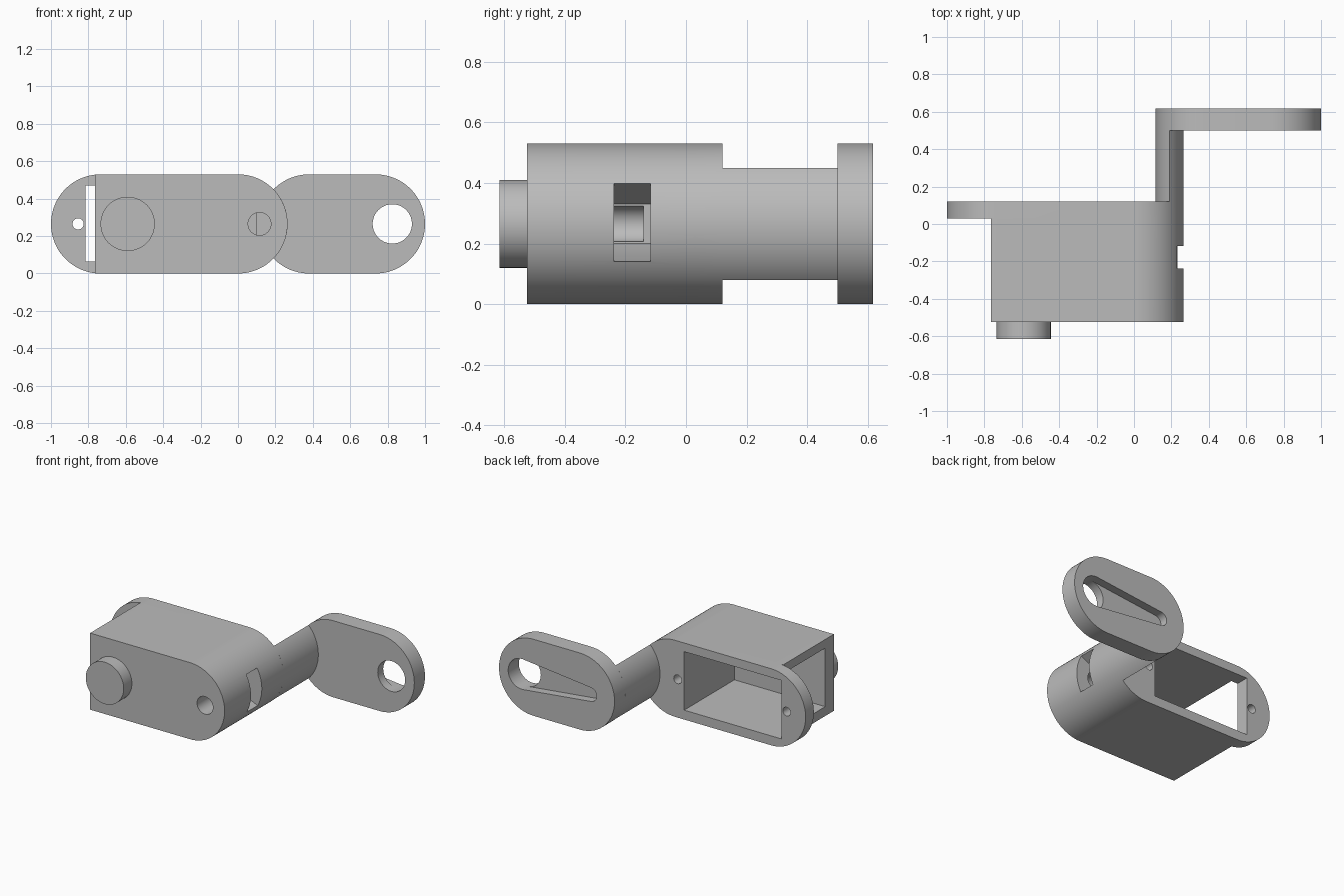
import bpy, bmesh
from math import sin, cos, pi, acos, asin

cube = bpy.data.objects.get("Cube")
if cube:
    bpy.data.objects.remove(cube)

grey = bpy.data.materials.new("plain grey")
grey.use_nodes = True
grey.diffuse_color = (0.5, 0.5, 0.5, 1)
grey.node_tree.nodes["Principled BSDF"].inputs["Base Color"].default_value = (0.5, 0.5, 0.5, 1)

R = 0.265          # end radius of all rounded plates, also the mid height
PIVOT_A = 0.0      # centre of the housing's rounded end
PIVOT_B = 0.38     # centre of the horn plate's inner end


def arc(cx, r, a0, a1, n=40):
    """Points on an arc in the XZ plane, centred at mid height."""
    return [(cx + r * cos(a0 + (a1 - a0) * i / n), R + r * sin(a0 + (a1 - a0) * i / n))
            for i in range(n + 1)]


def circle(cx, r, n=64):
    return arc(cx, r, 0, 2 * pi, n)[:-1]


def capsule(x0, r0, x1, r1):
    """Two round ends joined by their common tangents."""
    t = acos((r0 - r1) / (x1 - x0))
    return arc(x1, r1, -t, t) + arc(x0, r0, t, 2 * pi - t)


def box(x0, x1, z0, z1):
    return [(x0, z0), (x1, z0), (x1, z1), (x0, z1)]


def extrude(name, profile, y0, y1):
    """Extrude an XZ profile along Y."""
    bm = bmesh.new()
    face = bm.faces.new([bm.verts.new((x, y0, z)) for x, z in profile])
    ext = bmesh.ops.extrude_face_region(bm, geom=[face])
    verts = [v for v in ext["geom"] if isinstance(v, bmesh.types.BMVert)]
    bmesh.ops.translate(bm, verts=verts, vec=(0, y1 - y0, 0))
    bmesh.ops.recalc_face_normals(bm, faces=bm.faces)
    mesh = bpy.data.meshes.new(name)
    bm.to_mesh(mesh)
    bm.free()
    mesh.materials.append(grey)
    obj = bpy.data.objects.new(name, mesh)
    bpy.context.collection.objects.link(obj)
    return obj


def combine(obj, operation, profile, y0, y1):
    """Boolean an extruded profile into obj and drop the helper."""
    tool = extrude("helper", profile, y0, y1)
    tool.hide_render = True
    mod = obj.modifiers.new("bool", "BOOLEAN")
    mod.operation, mod.solver, mod.object = operation, "EXACT", tool
    bpy.context.view_layer.objects.active = obj
    bpy.ops.object.modifier_apply(modifier=mod.name)
    bpy.data.objects.remove(tool)


# Housing: square left end, round right end, with a rounded rear flange
block = [(-0.765, 2 * R), (-0.765, 0)] + arc(PIVOT_A, R, -pi / 2, pi / 2)
housing = extrude("housing", block, -0.525, 0.03)
combine(housing, "UNION", capsule(-0.735, R, PIVOT_A, R), 0.03, 0.12)

# Rear pocket, which also opens through the left end
combine(housing, "DIFFERENCE", box(-0.815, -0.07, 0.065, 0.47), -0.43, 0.2)

# Screw holes in the flange and the blind hole in the front
combine(housing, "DIFFERENCE", circle(-0.855, 0.03, 32), 0.0, 0.2)
combine(housing, "DIFFERENCE", circle(-0.02, 0.03, 32), -0.1, 0.2)
combine(housing, "DIFFERENCE", circle(0.115, 0.061), -0.6, -0.14)

# Tapered side slot meeting the front hole
slot = [(0.1, 0.2), (0.231, 0.14), (0.3, 0.14), (0.3, 0.4), (0.231, 0.4), (0.1, 0.33)]
combine(housing, "DIFFERENCE", slot, -0.237, -0.118)

# Round boss on the front
boss = extrude("front_boss", circle(-0.59, 0.145), -0.615, -0.525)

# Connecting arm: overlap of the two rounded ends
half = acos((PIVOT_B - PIVOT_A) / 2 / R)
lens = arc(PIVOT_A, R, -half, half) + arc(PIVOT_B, R, pi - half, pi + half)[1:-1]
arm = extrude("connecting_arm", lens, 0.12, 0.5)

# Horn plate with a through hole and a tapered recess in its rear face
plate = extrude("horn_plate", capsule(PIVOT_B, R, 0.735, R), 0.5, 0.617)
combine(plate, "DIFFERENCE", circle(0.825, 0.105), 0.4, 0.7)
taper = acos((0.105 - 0.048) / (0.825 - 0.3))
recess = arc(0.825, 0.105, -pi + taper, pi - taper) + arc(0.3, 0.048, pi - taper, pi + taper)
combine(plate, "DIFFERENCE", recess, 0.56, 0.7)

# Smooth the curved walls, keep the edges sharp
for obj in (housing, boss, arm, plate):
    bpy.ops.object.select_all(action="DESELECT")
    obj.select_set(True)
    bpy.context.view_layer.objects.active = obj
    bpy.ops.object.shade_smooth_by_angle(angle=0.5)
